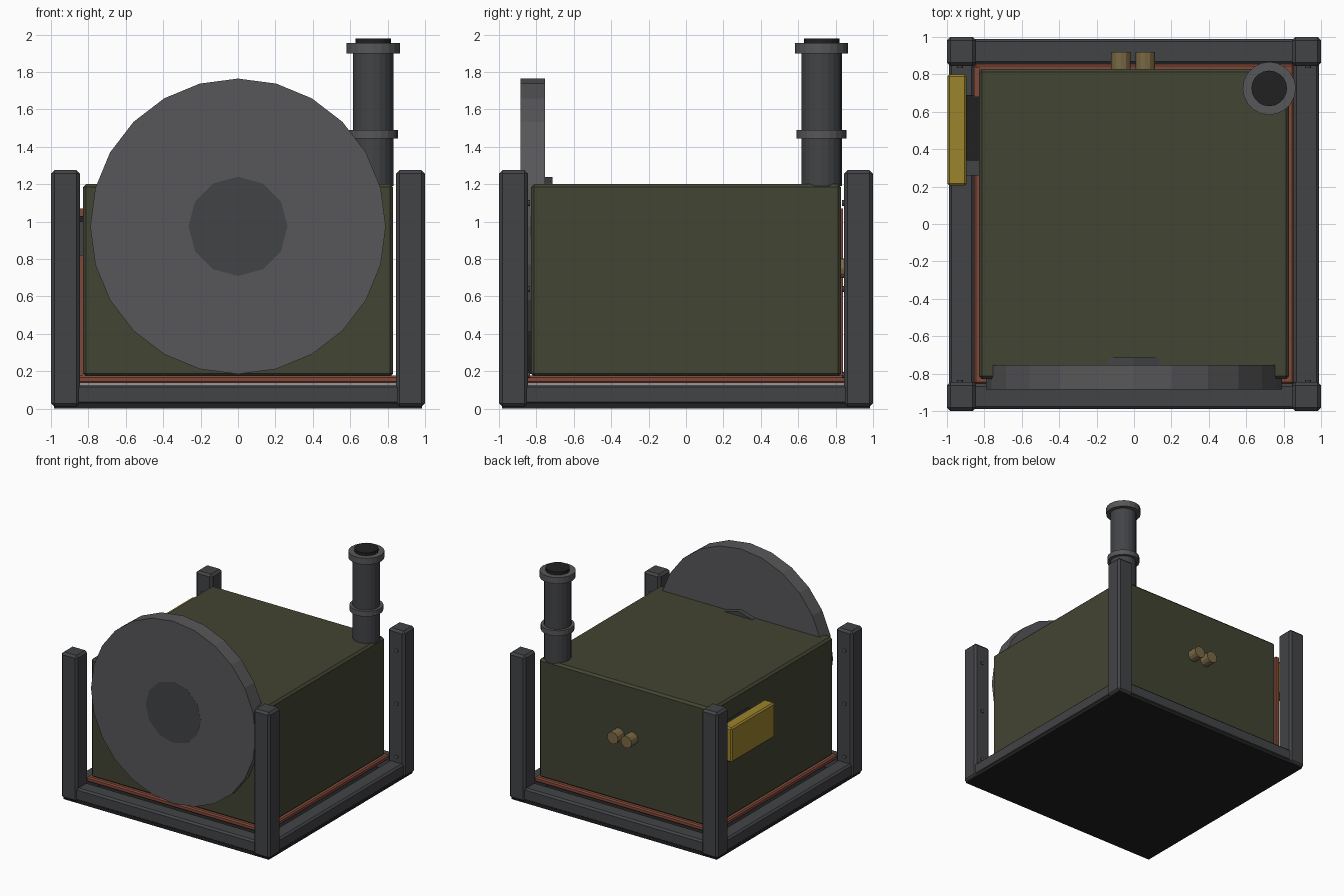
import bpy, bmesh
from mathutils import Matrix, Vector

if "Cube" in bpy.data.objects:
    bpy.data.objects.remove(bpy.data.objects["Cube"])


def material(name, rgb):
    m = bpy.data.materials.new(name)
    m.diffuse_color = (*rgb, 1)
    m.use_nodes = True
    m.node_tree.nodes["Principled BSDF"].inputs["Base Color"].default_value = m.diffuse_color
    return m


IRON = material("iron", (0.055, 0.057, 0.062))
STEEL = material("steel", (0.095, 0.095, 0.1))
DARK = material("soot", (0.015, 0.015, 0.016))
GREEN = material("green_paint", (0.055, 0.058, 0.032))
COPPER = material("copper", (0.22, 0.065, 0.04))
YELLOW = material("yellow_paint", (0.33, 0.23, 0.025))
BRASS = material("brass", (0.2, 0.14, 0.06))


def finish(name, bm, mat):
    mesh = bpy.data.meshes.new(name)
    bm.to_mesh(mesh)
    bm.free()
    mesh.materials.append(mat)
    ob = bpy.data.objects.new(name, mesh)
    bpy.context.collection.objects.link(ob)
    return ob


def box(name, lo, hi, mat, bevel=0):
    lo, hi = Vector(lo), Vector(hi)
    bm = bmesh.new()
    bmesh.ops.create_cube(bm, size=1, matrix=Matrix.Translation((lo + hi) / 2)
                          @ Matrix.Diagonal((*(hi - lo), 1)))
    if bevel:
        bmesh.ops.bevel(bm, geom=bm.edges[:], offset=bevel, segments=1,
                        affect='EDGES', profile=0.5)
    return finish(name, bm, mat)


def cylinder(name, start, end, r, mat, sides=24):
    start, end = Vector(start), Vector(end)
    d = end - start
    turn = Matrix.Rotation(-1.5707963, 4, 'X') if abs(d.y) > 0 else Matrix()
    bm = bmesh.new()
    bmesh.ops.create_cone(bm, cap_ends=True, segments=sides, radius1=r, radius2=r,
                          depth=d.length, matrix=Matrix.Translation((start + end) / 2) @ turn)
    return finish(name, bm, mat)


# Base frame and corner posts with rivets
box("base_plate", (-0.985, -0.985, 0), (0.985, 0.985, 0.03), DARK)
for s in (-1, 1):
    a, b = sorted((s * 0.855, s * 0.99))
    box("cross_beam", (-0.9, a, 0.02), (0.9, b, 0.13), IRON, 0.015)
    box("side_beam", (a, -0.9, 0.02), (b, 0.9, 0.13), IRON, 0.015)
    for t in (-1, 1):
        c, d = sorted((t * 0.845, t * 1.0))
        e, f = sorted((s * 0.845, s * 1.0))
        box("corner_post", (c, e, 0.01), (d, f, 1.275), IRON, 0.018)
        for z in (0.18, 0.64, 1.1):
            cylinder("post_rivet", (t * 0.93, s * 0.834, z), (t * 0.93, s * 0.85, z), 0.016, STEEL, 8)

# Main housing on its copper tray
box("copper_tray", (-0.855, -0.855, 0.135), (0.855, 0.855, 0.178), COPPER, 0.01)
box("housing", (-0.83, -0.83, 0.17), (0.83, 0.83, 1.202), GREEN, 0.018)

# Flywheel and hub
cylinder("flywheel", (0, -0.885, 0.975), (0, -0.755, 0.975), 0.79, STEEL, 24)
cylinder("flywheel_hub", (0, -0.886, 0.975), (0, -0.715, 0.975), 0.265, IRON, 12)

# Chimney
for name, z0, z1, r, mat in (("chimney_pipe", 1.19, 1.95, 0.108, IRON),
                             ("chimney_band", 1.445, 1.49, 0.133, STEEL),
                             ("chimney_cap", 1.9, 1.955, 0.142, STEEL),
                             ("chimney_mouth", 1.94, 1.98, 0.095, DARK)):
    cylinder(name, (0.723, 0.725, z0), (0.723, 0.725, z1), r, mat, 20)

# Brass terminals on the back
for x in (-0.07, 0.06):
    cylinder("terminal", (x, 0.82, 0.75), (x, 0.92, 0.75), 0.052, BRASS, 12)

# Yellow control box on the left, with its mount and copper strip
box("control_box", (-0.998, 0.205, 0.77), (-0.895, 0.8, 1.07), YELLOW, 0.012)
box("control_mount", (-0.91, 0.34, 0.82), (-0.825, 0.69, 1.03), DARK)
box("mount_bracket", (-0.91, 0.26, 0.82), (-0.825, 0.34, 1.0), IRON)
box("copper_strip", (-0.856, 0.68, 0.17), (-0.825, 0.84, 1.07), COPPER)
